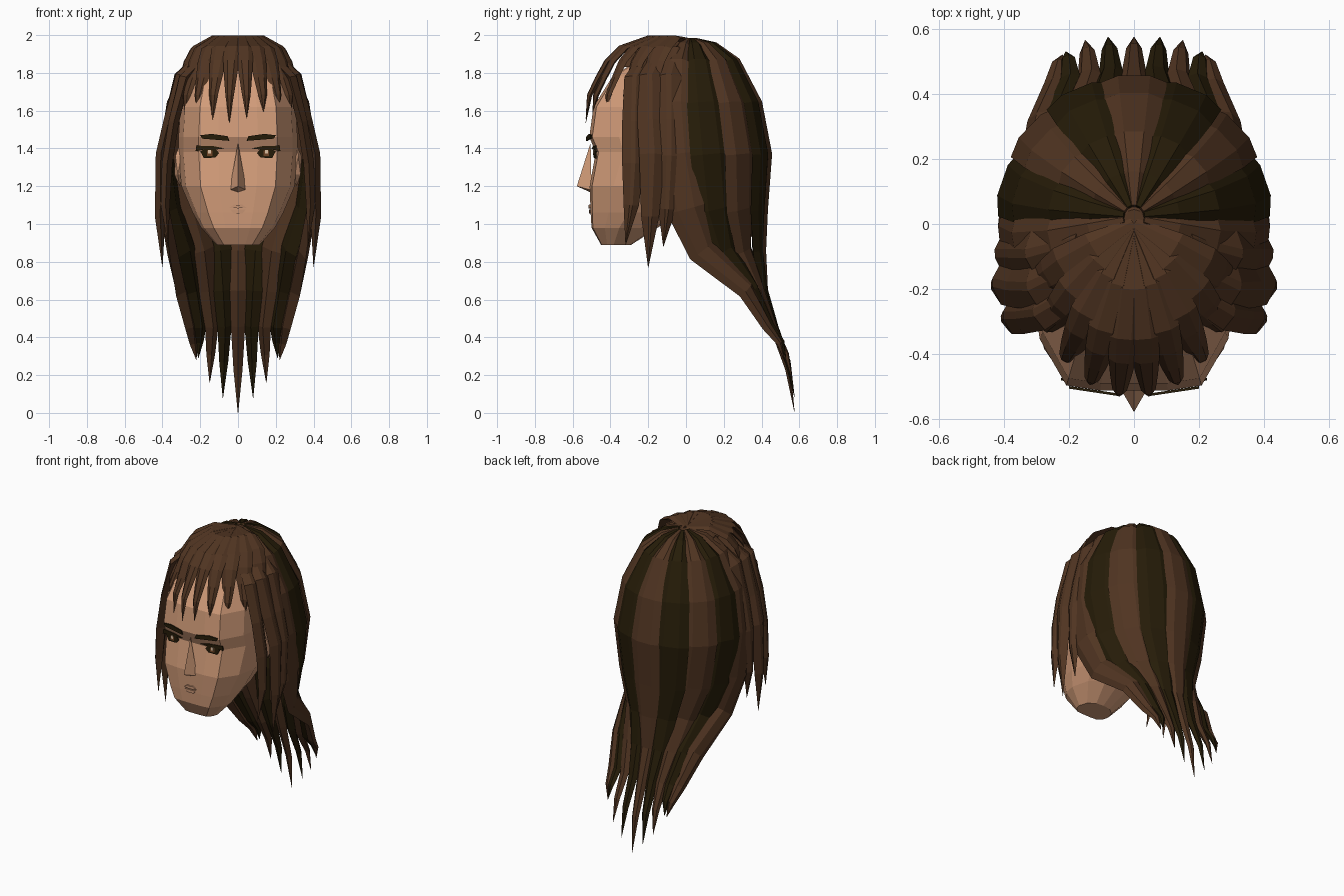
import bpy, bmesh, math, random
from mathutils import Vector

random.seed(4)
if "Cube" in bpy.data.objects:
    bpy.data.objects.remove(bpy.data.objects["Cube"])


def material(name, rgb):
    m = bpy.data.materials.new(name)
    m.use_nodes = True
    m.diffuse_color = (*rgb, 1)
    m.node_tree.nodes["Principled BSDF"].inputs["Base Color"].default_value = (*rgb, 1)
    return m


SKIN = material("skin", (0.64, 0.33, 0.19))
LIP = material("lip", (0.57, 0.295, 0.172))
BROWN = material("brown hair", (0.081, 0.035, 0.0155))
DARK = material("dark hair", (0.019, 0.0115, 0.0025))
IRIS = material("iris", (0.16, 0.06, 0.02))
GLINT = material("eye light", (0.75, 0.55, 0.38))


def finish(bm, name, mat):
    bmesh.ops.recalc_face_normals(bm, faces=bm.faces)
    me = bpy.data.meshes.new(name)
    bm.to_mesh(me)
    bm.free()
    me.materials.append(mat)
    ob = bpy.data.objects.new(name, me)
    bpy.context.collection.objects.link(ob)
    return ob


def loft(bm, rings):
    """Join rings of equal length and close both ends."""
    rows = [[bm.verts.new(p) for p in r] for r in rings]
    n = len(rows[0])
    for a, b in zip(rows, rows[1:]):
        for i in range(n):
            j = (i + 1) % n
            bm.faces.new((a[i], a[j], b[j], b[i]))
    bm.faces.new(rows[0])
    bm.faces.new(rows[-1])


def lock(name, path, halves, thick, mat, centre_y=0, flat=0.45):
    """Tapered strand of hair along a path, ending in a point."""
    pts = [Vector(p) for p in path]
    rings = []
    for i, p in enumerate(pts):
        t = (pts[min(i + 1, len(pts) - 1)] - pts[max(i - 1, 0)]).normalized()
        out = p - Vector((0, centre_y, min(p.z, 1.3)))
        side = t.cross(out).normalized()
        n = side.cross(t).normalized()
        w = max(halves[i], 0.001)
        d = min(thick, w * 0.6)
        rings.append([p - side * w, p - side * w * flat + n * d, p + side * w * flat + n * d,
                      p + side * w, p - n * d])
    bm = bmesh.new()
    loft(bm, rings)
    return finish(bm, name, mat)


def plate(name, outline, y, slope, mat, depth=0.008):
    """Thin facial detail drawn in x and z, swept back outwards, mirrored to both sides."""
    for s, label in ((1, "left"), (-1, "right")):
        bm = bmesh.new()
        loft(bm, [[(s * x, yy + slope * x, z) for x, z in outline] for yy in (y, y + depth)])
        finish(bm, label + "_" + name, mat)


def shell(name, levels, mat):
    """Head-shaped loft from rows of height, half width, front y, back y."""
    half = [(0, 0), (0.33, 0), (0.66, 0.02), (0.92, 0.2), (1, 0.42), (0.85, 0.75), (0.45, 0.96), (0, 1)]
    template = half + [(-u, v) for u, v in half[-2:0:-1]]
    bm = bmesh.new()
    loft(bm, [[(u * w, f + (b - f) * v, z) for u, v in template] for z, w, f, b in levels])
    finish(bm, name, mat)


# Head, and the hair base that closes the crown under the locks
shell("head", [(0.89, 0.115, -0.45, -0.29), (0.98, 0.195, -0.5, -0.15), (1.06, 0.24, -0.505, -0.03),
               (1.2, 0.3, -0.51, 0.12), (1.38, 0.315, -0.478, 0.25), (1.46, 0.315, -0.512, 0.28),
               (1.62, 0.305, -0.49, 0.3), (1.78, 0.262, -0.39, 0.24), (1.87, 0.16, -0.25, 0.14)], SKIN)
shell("hair_base", [(1.83, 0.245, -0.35, 0.26), (1.87, 0.215, -0.33, 0.22),
                    (1.935, 0.12, -0.24, 0.1), (1.975, 0.04, -0.1, 0.045)], BROWN)

# Nose: a faceted wedge
bm = bmesh.new()
top, tip, low, left, right = [bm.verts.new(p) for p in (
    (0, -0.505, 1.43), (0, -0.578, 1.2), (0, -0.5, 1.165), (0.045, -0.5, 1.18), (-0.045, -0.5, 1.18))]
for f in ((top, tip, left), (top, right, tip), (tip, low, left), (tip, right, low),
          (top, left, low), (top, low, right)):
    bm.faces.new(f)
finish(bm, "nose", SKIN)

# Ears
for s, label in ((1, "left"), (-1, "right")):
    bm = bmesh.new()
    bmesh.ops.create_icosphere(bm, subdivisions=1, radius=1)
    for v in bm.verts:
        v.co = Vector((s * 0.31 + v.co.x * 0.03, -0.17 + v.co.y * 0.06, 1.31 + v.co.z * 0.11))
    finish(bm, label + "_ear", SKIN)

# Eyes, brows and mouth
plate("eyebrow", [(0.045, 1.44), (0.055, 1.465), (0.14, 1.477), (0.2, 1.47), (0.19, 1.452)],
      -0.536, 0.15, DARK)
plate("eye", [(0.1, 1.375), (0.12, 1.352), (0.18, 1.348), (0.2, 1.385), (0.17, 1.4), (0.12, 1.398)],
      -0.504, 0.12, DARK)
plate("eyelash", [(0.07, 1.4), (0.12, 1.394), (0.18, 1.394), (0.225, 1.385), (0.22, 1.415), (0.13, 1.412)],
      -0.508, 0.12, DARK)
plate("iris", [(0.135, 1.36), (0.165, 1.36), (0.165, 1.39), (0.135, 1.39)], -0.506, 0.12, IRIS)
plate("eye_light", [(0.142, 1.372), (0.158, 1.372), (0.158, 1.392), (0.142, 1.392)], -0.509, 0.12, GLINT)
plate("upper_lip", [(0, 1.083), (0.045, 1.086), (0.02, 1.104), (0, 1.1)], -0.515, 0.05, LIP)
plate("lower_lip", [(0, 1.055), (0.025, 1.057), (0.04, 1.076), (0, 1.076)], -0.513, 0.05, LIP)

# Long back hair: height, half width, back y, side y, even spread, half lock width
mantle = [(1.975, 0.03, 0.055, 0.02, 0, 0.016), (1.94, 0.13, 0.15, 0.01, 0, 0.04),
          (1.86, 0.245, 0.265, 0.0, 0, 0.068), (1.64, 0.352, 0.38, 0.0, 0, 0.098),
          (1.37, 0.395, 0.432, 0.02, 0, 0.11), (1.08, 0.392, 0.41, 0.06, 0.4, 0.103),
          (0.86, 0.345, 0.4, 0.13, 0.8, 0.078), (0.65, 0.295, 0.41, 0.33, 0.8, 0.056),
          (0.46, 0.25, 0.465, 0.43, 0.8, 0.038)]
tips = [(0, 0.575, 0), (0.08, 0.575, 0.08), (0.15, 0.565, 0.16), (0.21, 0.53, 0.29), (0.22, 0.52, 0.28)]
for i in range(-4, 5):
    k, a = abs(i), math.radians(25 * i)
    path = [(rx * (math.sin(a) * (1 - e) + i / 4 * e), ys + (yb - ys) * math.cos(a), z)
            for z, rx, yb, ys, e, w in mantle]
    x, y, z = tips[k]
    end = Vector((math.copysign(x, i), y, z))
    path += [Vector(path[-1]).lerp(end, 0.5) + Vector((0, 0.02, 0)), end]
    lock("back_lock_%d" % (i + 5), path, [m[5] for m in mantle] + [0.024, 0], 0.024,
         DARK if k % 2 else BROWN)

# Fringe: radius and height from the crown, half lock width
fringe = [(0.0, 1.975, 0.014), (0.2, 1.983, 0.04), (0.35, 1.93, 0.05), (0.42, 1.86, 0.042),
          (0.47, 1.77, 0.033), (0.515, 1.68, 0.022)]
for i in range(10):
    b = math.radians(-67.5 + 15 * i)
    drop = random.uniform(1.53, 1.6)
    prof = fringe + [(0.535, drop, 0)]
    spread = 1 + 0.45 * math.sin(b) ** 2
    path = [(0.66 * r * math.sin(b), -r * math.cos(b), z) for r, z, w in prof]
    lock("fringe_lock_%d" % (i + 1), path, [p[2] * spread for p in prof], 0.015, BROWN)

# Loose locks in front of and over the ears, each facing sideways
strands = {
    "temple": ([(0.15, -0.19, 1.91), (0.285, -0.27, 1.77), (0.34, -0.28, 1.54), (0.375, -0.28, 1.32),
                (0.385, -0.29, 1.1), (0.37, -0.32, 0.89)], 0.058),
    "ear": ([(0.16, -0.12, 1.92), (0.305, -0.19, 1.78), (0.365, -0.19, 1.55), (0.407, -0.18, 1.37),
             (0.412, -0.19, 1.04), (0.4, -0.2, 0.77)], 0.068),
    "rear": ([(0.16, -0.05, 1.92), (0.31, -0.09, 1.78), (0.365, -0.09, 1.55), (0.4, -0.09, 1.36),
              (0.395, -0.1, 1.08), (0.37, -0.12, 0.88)], 0.068)}
for name, (path, w) in strands.items():
    for s, label in ((1, "left"), (-1, "right")):
        lock(label + "_" + name + "_lock", [(s * x, y, z) for x, y, z in path],
             [w * f for f in (0.75, 1, 1, 1, 0.7, 0)], 0.028, BROWN, centre_y=path[2][1], flat=0.2)
